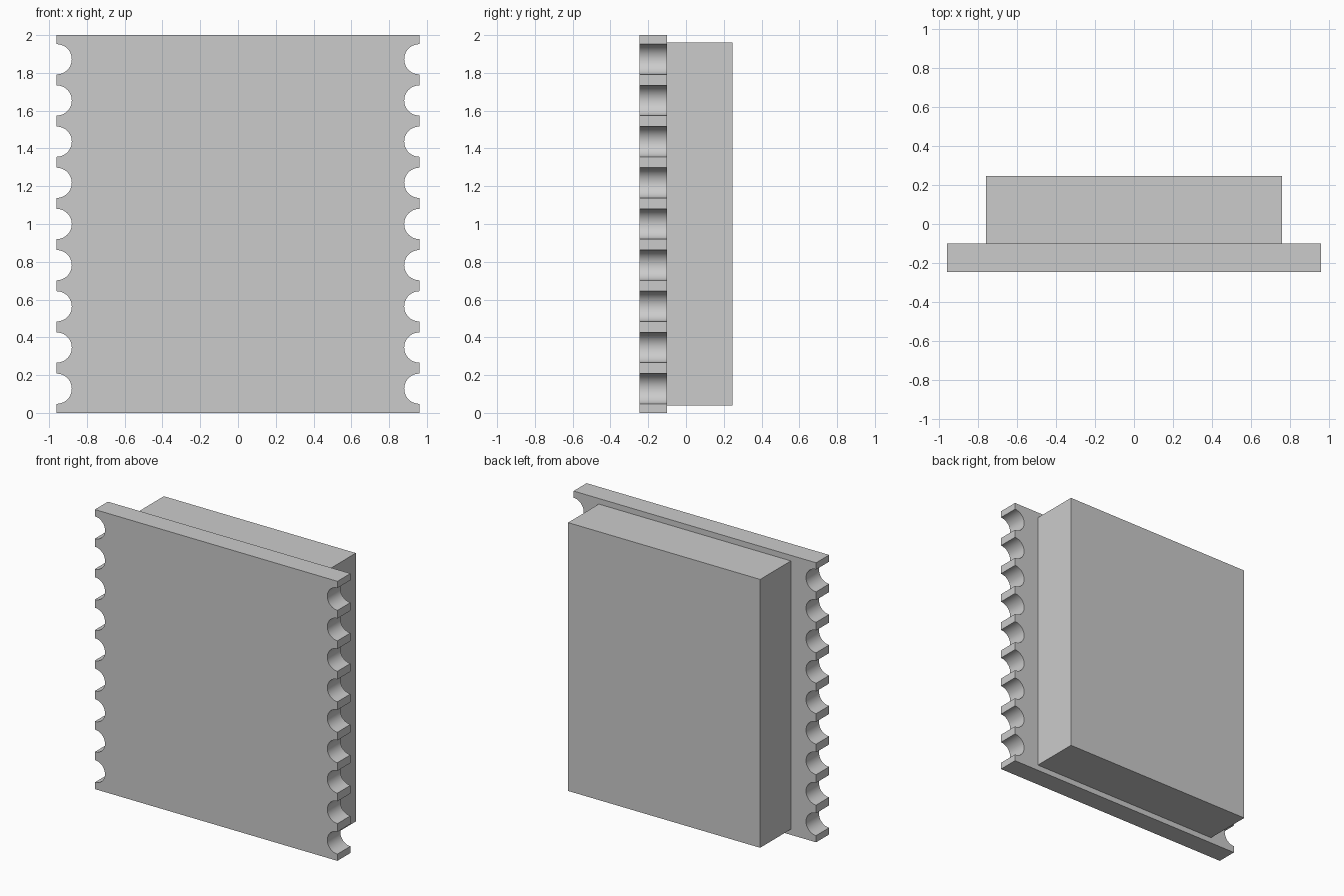
import bpy
import bmesh
from math import pi, sin, cos, radians

cube = bpy.data.objects.get("Cube")
if cube:
    bpy.data.objects.remove(cube, do_unlink=True)

HALF_W, HEIGHT = 0.96, 2.0
FRONT, STEP, BACK = -0.247, -0.1, 0.247
NOTCHES, RADIUS, PITCH, SEGMENTS = 9, 0.08, 0.218, 24

grey = bpy.data.materials.new("plain grey")
grey.use_nodes = True
colour = (0.6, 0.6, 0.6, 1)
grey.diffuse_color = colour
grey.node_tree.nodes["Principled BSDF"].inputs["Base Color"].default_value = colour


def extrude_profile(name, outline, y0, y1):
    """Extrude an (x, z) outline from y0 back to y1."""
    bm = bmesh.new()
    face = bm.faces.new([bm.verts.new((x, y0, z)) for x, z in outline])
    new = bmesh.ops.extrude_face_region(bm, geom=[face])["geom"]
    verts = [v for v in new if isinstance(v, bmesh.types.BMVert)]
    bmesh.ops.translate(bm, verts=verts, vec=(0, y1 - y0, 0))
    bmesh.ops.recalc_face_normals(bm, faces=bm.faces)
    mesh = bpy.data.meshes.new(name)
    bm.to_mesh(mesh)
    bm.free()
    mesh.materials.append(grey)
    obj = bpy.data.objects.new(name, mesh)
    bpy.context.collection.objects.link(obj)
    return obj


# Front plate with half-round notches down both edges
edge = [(HALF_W, 0)]
for i in range(NOTCHES):
    centre = HEIGHT / 2 + (i - (NOTCHES - 1) / 2) * PITCH
    for k in range(SEGMENTS + 1):
        a = pi * k / SEGMENTS
        edge.append((HALF_W - RADIUS * sin(a), centre - RADIUS * cos(a)))
edge.append((HALF_W, HEIGHT))
outline = edge + [(-x, z) for x, z in reversed(edge)]
plate = extrude_profile("notched_plate", outline, FRONT, STEP)

# Plain block behind the plate
w, low, high = 0.76, 0.04, 1.96
extrude_profile("back_block", [(-w, low), (w, low), (w, high), (-w, high)], STEP, BACK)

# Smooth notch walls, sharp corners
bpy.ops.object.select_all(action="DESELECT")
plate.select_set(True)
bpy.context.view_layer.objects.active = plate
bpy.ops.object.shade_smooth_by_angle(angle=radians(30))
